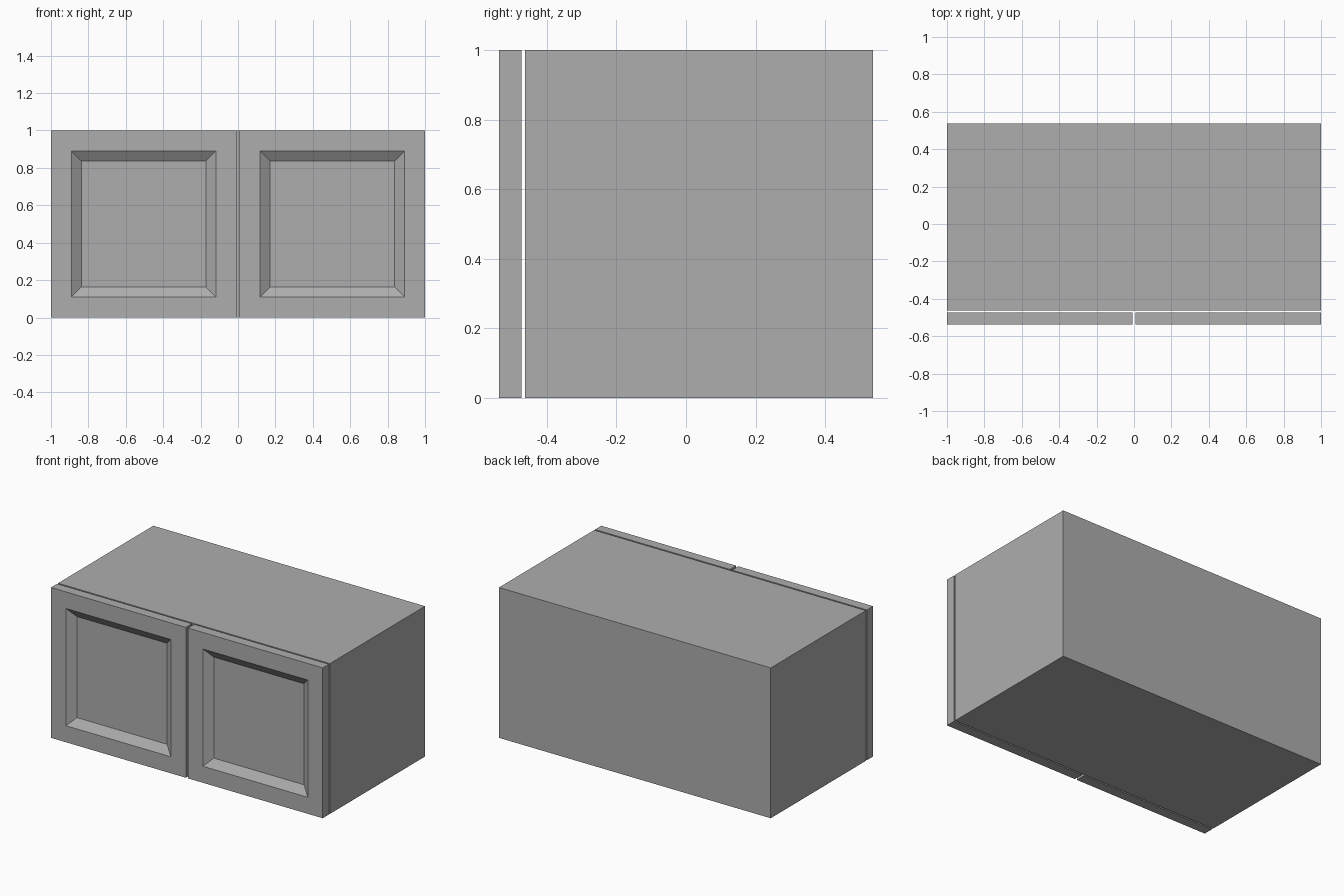
import bpy, bmesh
from mathutils import Vector

if "Cube" in bpy.data.objects:
    bpy.data.objects.remove(bpy.data.objects["Cube"])

grey = bpy.data.materials.new("mid_grey")
grey.diffuse_color = (0.42, 0.42, 0.42, 1)
grey.use_nodes = True
grey.node_tree.nodes["Principled BSDF"].inputs["Base Color"].default_value = grey.diffuse_color


def box(name, lo, hi, shape=None):
    """Flat-shaded box between two corners, optionally reshaped in bmesh."""
    lo, hi = Vector(lo), Vector(hi)
    bm = bmesh.new()
    bmesh.ops.create_cube(bm, size=1)
    for v in bm.verts:
        v.co = (lo + hi) / 2 + v.co * (hi - lo)
    if shape:
        shape(bm)
    mesh = bpy.data.meshes.new(name)
    bm.to_mesh(mesh)
    bm.free()
    mesh.materials.append(grey)
    obj = bpy.data.objects.new(name, mesh)
    bpy.context.collection.objects.link(obj)
    return obj


def recess_panel(bm):
    """Frame the front face and sink a sloped-edge panel into it."""
    bm.normal_update()
    front = min(bm.faces, key=lambda f: f.calc_center_median().y)
    for width in (0.11, 0.054):
        bmesh.ops.inset_region(bm, faces=[front], thickness=width,
                               use_even_offset=True)
    for v in front.verts:
        v.co.y += 0.038


# Cabinet body
box("cabinet_body", (-1, -0.4625, 0), (1, 0.5375, 1))

# Pair of doors, separated from the body and each other by thin gaps
for name, x0, x1 in (("left_door", -1, -0.008), ("right_door", 0.008, 1)):
    box(name, (x0, -0.5375, 0), (x1, -0.4725, 1), recess_panel)
